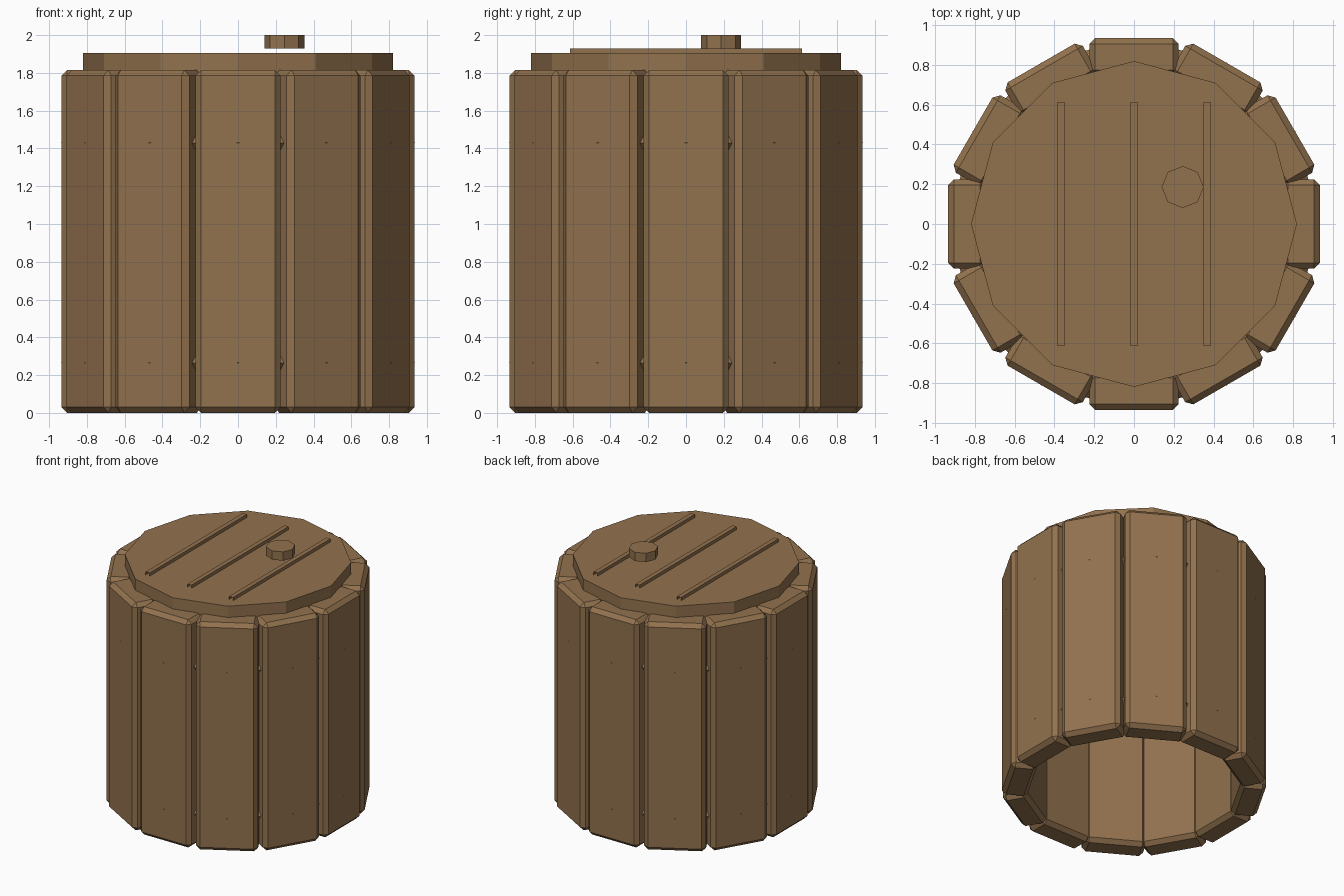
import bpy, bmesh
from math import pi, cos, sin
from mathutils import Matrix, Vector

if "Cube" in bpy.data.objects:
    bpy.data.objects.remove(bpy.data.objects["Cube"])

wood = bpy.data.materials.new("brown wood")
wood.use_nodes = True
colour = (0.288, 0.168, 0.076, 1)
wood.diffuse_color = colour
wood.node_tree.nodes["Principled BSDF"].inputs["Base Color"].default_value = colour


def finish(name, bm):
    bmesh.ops.recalc_face_normals(bm, faces=bm.faces)
    mesh = bpy.data.meshes.new(name)
    bm.to_mesh(mesh)
    bm.free()
    mesh.materials.append(wood)
    obj = bpy.data.objects.new(name, mesh)
    bpy.context.collection.objects.link(obj)
    return obj


def box(bm, low, high):
    low, high = Vector(low), Vector(high)
    place = Matrix.Translation((low + high) / 2) @ Matrix.Diagonal((*(high - low), 1))
    bmesh.ops.create_cube(bm, size=1, matrix=place)


def disc(name, sides, radius, bottom, top, centre=(0, 0)):
    bm = bmesh.new()
    bmesh.ops.create_cone(bm, cap_ends=True, segments=sides, radius1=radius,
                          radius2=radius, depth=top - bottom,
                          matrix=Matrix.Translation((*centre, (top + bottom) / 2)))
    return finish(name, bm)


# Staves: bevelled planks set in a ring
STAVES = 12
for i in range(STAVES):
    bm = bmesh.new()
    box(bm, (0.745, -0.225, 0), (0.935, 0.225, 1.815))
    bmesh.ops.bevel(bm, geom=bm.edges[:], offset=0.03, segments=1, affect='EDGES')
    stave = finish(f"stave_{i + 1}", bm)
    stave.data.transform(Matrix.Rotation(2 * pi * i / STAVES, 4, 'Z'))

# Hoops: diamond-section rings seen in the gaps between staves
for name, height in (("lower_hoop", 0.265), ("upper_hoop", 1.43)):
    bm = bmesh.new()
    rings = []
    for i in range(STAVES):
        a = 2 * pi * i / STAVES
        section = [(0.877 + 0.06 * cos(k * pi / 2), 0.06 * sin(k * pi / 2)) for k in range(4)]
        rings.append([bm.verts.new((r * cos(a), r * sin(a), height + z)) for r, z in section])
    for i in range(STAVES):
        here, after = rings[i - 1], rings[i]
        for k in range(4):
            bm.faces.new((here[k - 1], after[k - 1], after[k], here[k]))
    finish(name, bm)

# Lid and plug
disc("lid", STAVES, 0.82, 1.73, 1.905)
disc("plug", 8, 0.106, 1.93, 2.0, (0.245, 0.186))

# Lid battens: thin channels with open ends
for name, x in (("left_batten", 0.367), ("middle_batten", 0), ("right_batten", -0.367)):
    bm = bmesh.new()
    box(bm, (x - 0.018, -0.613, 1.9), (x + 0.018, 0.613, 1.93))
    ends = [f for f in bm.faces if abs(f.normal.y) > 0.9 or f.normal.z < -0.9]
    bmesh.ops.delete(bm, geom=ends, context='FACES_ONLY')
    batten = finish(name, bm)
    top = max(batten.data.polygons, key=lambda f: f.center.z)
    if top.normal.z < 0:
        batten.data.flip_normals()
